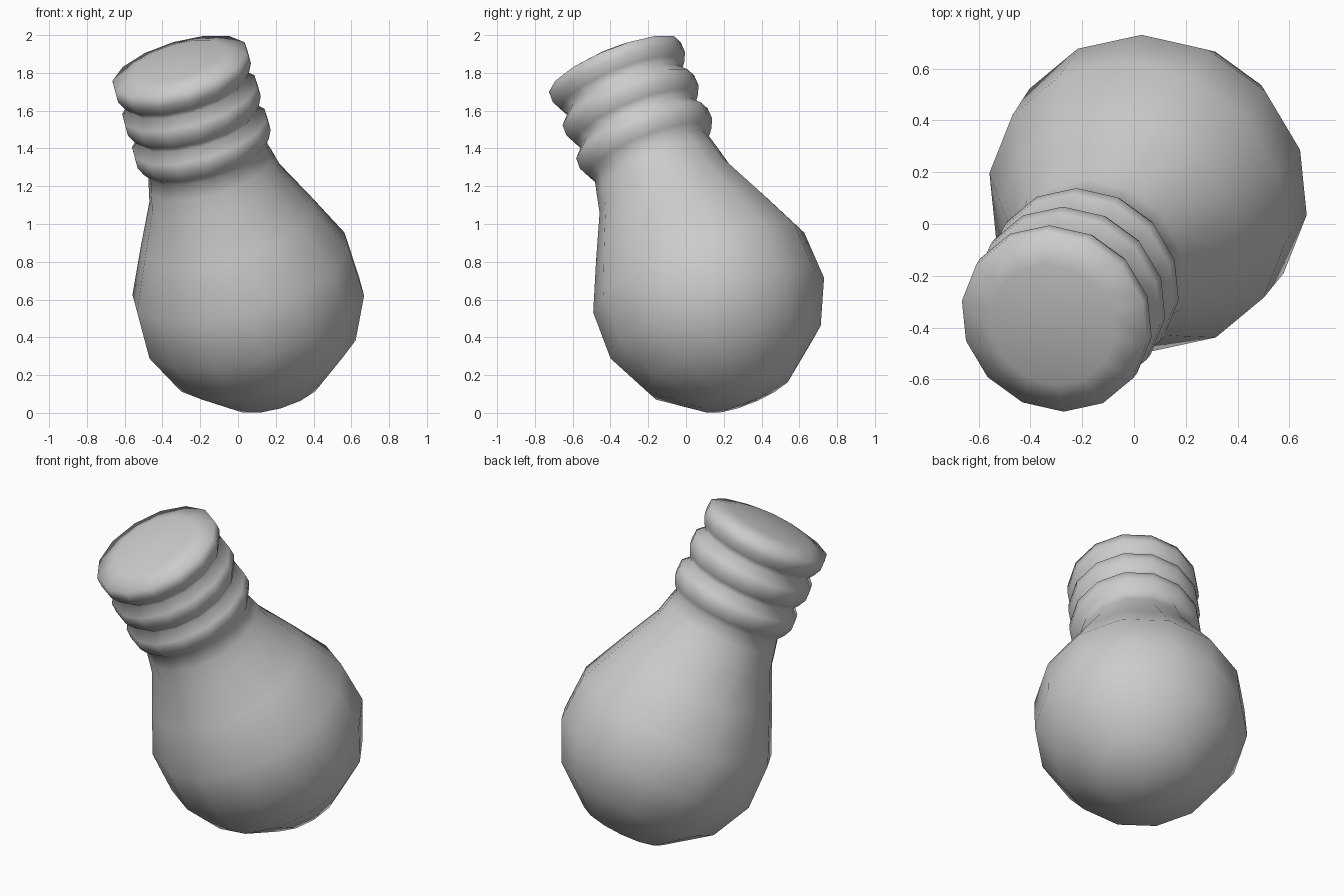
import bpy, bmesh, math
from mathutils import Vector, Matrix

if "Cube" in bpy.data.objects:
    bpy.data.objects.remove(bpy.data.objects["Cube"])

SIDES = 14
axis = Vector((-0.265, -0.365, 0.894)).normalized()
centre = Vector((0.055, 0.122, 0.609))

# Frame whose local z is the bulb axis and local x lies in the tilt plane
side = axis.cross(Vector((0, 0, 1))).normalized()
out = side.cross(axis).normalized()
frame = Matrix((out, side, axis)).transposed().to_4x4()
if frame.determinant() < 0:
    frame = Matrix((out, -side, axis)).transposed().to_4x4()
frame.translation = centre


def lathe(name, profile):
    """Revolve (height, radius) points; zero radius makes a pole."""
    bm = bmesh.new()
    rings = []
    for t, r in profile:
        if r == 0:
            rings.append([bm.verts.new((0, 0, t))])
        else:
            rings.append([bm.verts.new((r * math.cos(a), r * math.sin(a), t))
                          for a in (2 * math.pi * (i + 0.5) / SIDES for i in range(SIDES))])
    for lo, hi in zip(rings, rings[1:]):
        for i in range(SIDES):
            j = (i + 1) % SIDES
            quad = [lo[i % len(lo)], lo[j % len(lo)], hi[j % len(hi)], hi[i % len(hi)]]
            bm.faces.new(list(dict.fromkeys(quad)))
    bmesh.ops.recalc_face_normals(bm, faces=bm.faces)
    bm.transform(frame)
    mesh = bpy.data.meshes.new(name)
    bm.to_mesh(mesh)
    bm.free()
    for p in mesh.polygons:
        p.use_smooth = True
    obj = bpy.data.objects.new(name, mesh)
    bpy.context.collection.objects.link(obj)
    return obj


# Glass bulb with sloping shoulder and neck, continuing into the screw base
profile = [(-0.612, 0), (-0.555, 0.255), (-0.36, 0.494), (-0.12, 0.607),
           (0.15, 0.60), (0.41, 0.482), (0.65, 0.368), (0.75, 0.345)]

# Three bulging screw threads separated by grooves
for k in range(3):
    base = 0.83 + 0.197 * k
    profile += [(base, 0.325), (base + 0.035, 0.352), (base + 0.085, 0.376),
                (base + 0.145, 0.374)]

# Slightly domed end contact
profile += [(1.405, 0.25), (1.42, 0)]
lathe("light_bulb", profile)
